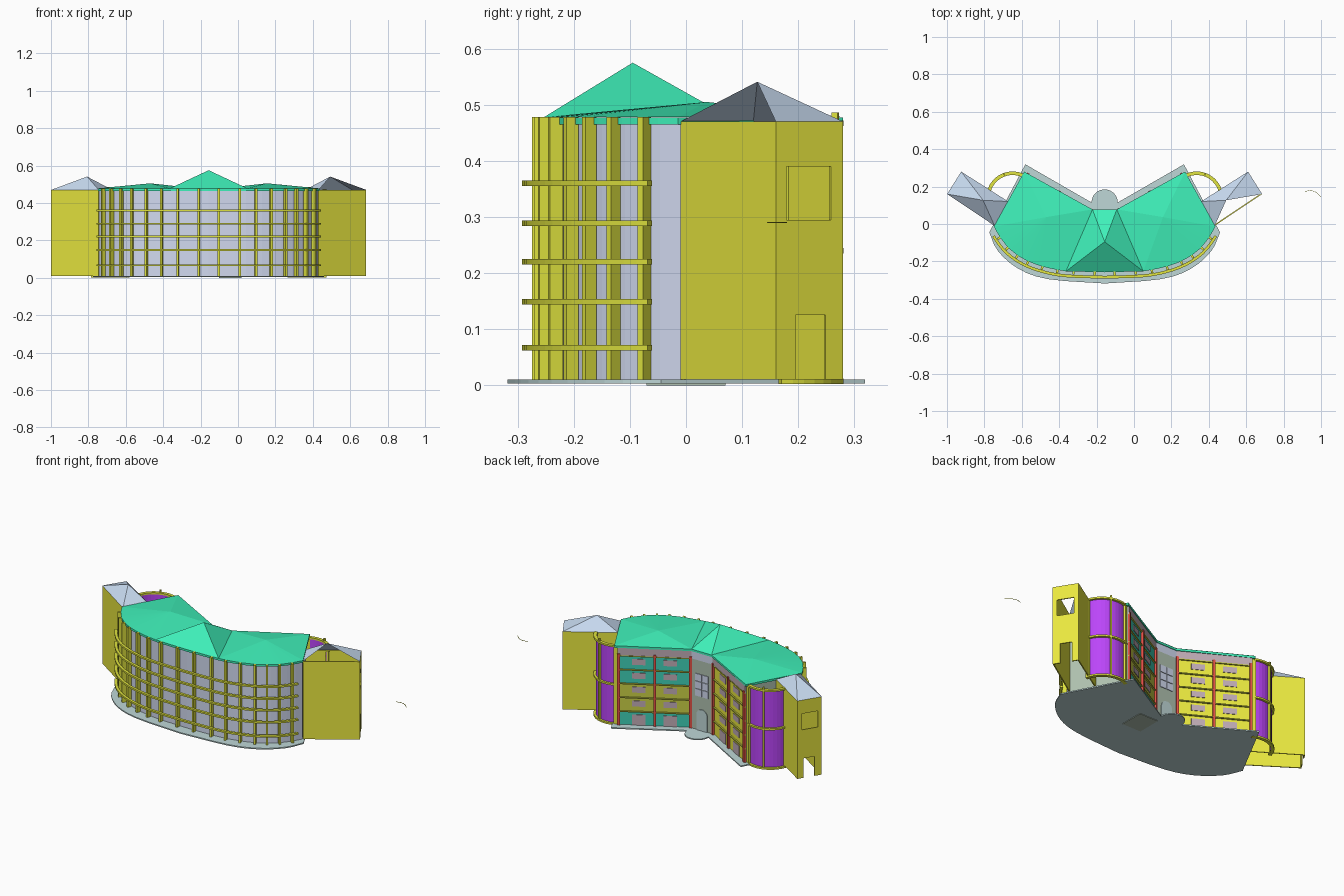
import bpy, bmesh, math
from mathutils import Vector

if "Cube" in bpy.data.objects:
    bpy.data.objects.remove(bpy.data.objects["Cube"])

CX = -0.157          # symmetry axis of the building
COL = dict(glass=(.64, .70, .87), roof=(.05, .88, .49), gold=(.75, .78, .05), purple=(.5, .06, .95),
           slab=(.52, .68, .68), wing=(.82, .81, .05), wing_roof=(.58, .71, .88), red=(.75, .08, .06),
           mauve=(.52, .41, .46), teal=(.05, .62, .47), olive=(.58, .62, .06), stone=(.43, .53, .43))
MATS = {}
for k, c in COL.items():
    MATS[k] = bpy.data.materials.new(k)
    MATS[k].diffuse_color = (*c, 1)


def obj(name, mat, lofts=(), tris=()):
    """Each loft is a list of equal rings joined by quads and capped; tris are loose faces."""
    bm = bmesh.new()
    for rings in lofts:
        vs = [[bm.verts.new((x + CX, y, z)) for x, y, z in r] for r in rings]
        n = len(vs[0])
        for a, b in zip(vs, vs[1:]):
            for i in range(n):
                j = (i + 1) % n
                bm.faces.new((a[i], a[j], b[j], b[i]))
        bm.faces.new(vs[0][::-1])
        bm.faces.new(vs[-1])
    bmesh.ops.recalc_face_normals(bm, faces=bm.faces[:])
    for t in tris:
        f = bm.faces.new([bm.verts.new((x + CX, y, z)) for x, y, z in t])
        f.normal_update()
        if f.normal.z < 0:
            f.normal_flip()
    me = bpy.data.meshes.new(name)
    bm.to_mesh(me)
    bm.free()
    me.materials.append(MATS[mat])
    o = bpy.data.objects.new(name, me)
    bpy.context.collection.objects.link(o)
    return o


def prism(pts, z0, z1):
    return [[(x, y, z) for x, y in pts] for z in (z0, z1)]


def wall(p, q, a, b, z0, z1, d0, d1, s=1):
    """Box along line p-q between fractions a and b, depth d along the left normal, mirrored by s."""
    p, q = Vector(p), Vector(q)
    t = (q - p).normalized()
    n = Vector((-t.y, t.x))
    A, B = p.lerp(q, a), p.lerp(q, b)
    ring = [A + n * d0, B + n * d0, B + n * d1, A + n * d1]
    return prism([(s * v.x, v.y) for v in ring], z0, z1)


def offset(path, d):
    out = []
    for i, p in enumerate(path):
        t = (Vector(path[min(i + 1, len(path) - 1)]) - Vector(path[max(i - 1, 0)])).normalized()
        out.append((p[0] + t.y * d, p[1] - t.x * d))
    return out


def strip(path, d0, d1, z0, z1, s=1):
    return [[(s * a[0], a[1], z0), (s * b[0], b[1], z0), (s * b[0], b[1], z1), (s * a[0], a[1], z1)]
            for a, b in zip(offset(path, d0), offset(path, d1))]


def smooth(pts, n=3):
    v = [Vector(p) for p in pts]
    v = [2 * v[0] - v[1]] + v + [2 * v[-1] - v[-2]]
    out = []
    for i in range(1, len(v) - 2):
        a, b, c, d = v[i - 1:i + 3]
        for k in range(n):
            t = k / n
            out.append(tuple(.5 * (2 * b + (c - a) * t + (2 * a - 5 * b + 4 * c - d) * t * t
                                   + (3 * b - a - 3 * c + d) * t ** 3)))
    return out + [tuple(v[-2])]


def mirrored(half):
    return [(-x, y) for x, y in half[:0:-1]] + list(half)


# Curved front facade
front = mirrored(smooth([(0, -.25), (.2, -.243), (.32, -.222), (.42, -.185), (.5, -.13), (.553, -.065), (.585, -.01)]))
obj("front_glass", "glass", [strip(front, -.008, 0, .01, .468)])
rail_path = [p for p in front if p[1] < -.04]
obj("front_rails", "gold", [strip(rail_path, .027, .042, z - .005, z + .005) for z in (.067, .149, .22, .289, .36)])

posts = []
for u in (.053, .165, .25, .33, .405, .46, .51, .552):
    i = next(k for k in range(len(front) - 1) if front[k][0] <= u <= front[k + 1][0])
    for s in (1, -1):
        posts.append(wall(front[i], front[i + 1], .5, .5, 0, 0, 0, 0))
        a, b = Vector(front[i]), Vector(front[i + 1])
        f = (u - a.x) / (b.x - a.x)
        w = .006 / (b - a).length
        posts[-1] = wall(a, b, f - w, f + w, .01, .478, -.026, -.002, s)
obj("front_posts", "gold", posts)

# Base slab with rounded porch at the back
slab = smooth([(0, -.318), (.3, -.295), (.46, -.24), (.57, -.145), (.617, -.045)])
porch = [(.07 * math.cos(a), .115 + .07 * math.sin(a)) for a in [math.pi * k / 16 for k in range(17)]]
outline = mirrored(slab) + [(.424, .319)] + porch + [(-.424, .319)]
obj("base_slab", "slab", [prism(outline, .003, .01)])
obj("base_plate", "stone", [prism([(.055, -.07), (.175, -.07), (.175, .07), (.055, .07)], 0, .003)])

# Main roof: fascia, central pyramid and two side fans
eave = offset(front, .008)
back = [(.43, .28), (.065, .078), (-.065, .078), (-.43, .28)]
obj("roof_fascia", "roof", [prism(eave + back, .465, .477)])
E = .478
peak = (0, -.095, .575)
corners = [(-.207, -.253, E), (.207, -.253, E), (.065, .078, E), (-.065, .078, E)]
tris = [(corners[i], corners[(i + 1) % 4], peak) for i in range(4)]
tris.append([(x, y, E) for x, y in eave if abs(x) < .22])
for s in (1, -1):
    ring = [(.207, -.253)] + [p for p in eave if p[0] > .22] + back[:2]
    for a, b in zip(ring, ring[1:] + ring[:1]):
        tris.append([(s * a[0], a[1], E), (s * b[0], b[1], E), (s * .312, .037, .505)])
obj("main_roof", "roof", tris=tris)

# Rear walls with floors, windows, ledges and pillars
P, Q = (.07, .068), (.42, .265)
for s, side in ((1, "right"), (-1, "left")):
    bands = {"teal": [], "olive": [], "wing": []}
    wins, ledges = [], []
    for k in range(5):
        z = .01 + k * .082
        m = "wing" if s < 0 else ("olive" if k in (1, 2) else "teal")
        bands[m].append(wall(P, Q, 0, 1, z, z + .082, -.01, 0, s))
        ledges.append(wall(P, Q, 0, 1, z + .077, z + .083, 0, .008, s))
        for a in (.2, .62):
            lo = 0 if k == 0 else .028
            wins.append(wall(P, Q, a, a + .18, z + lo, z + .062, 0, .003, s))
    for m, solids in bands.items():
        if solids:
            obj(f"rear_wall_{side}_{m}", m, solids)
    obj(f"rear_windows_{side}", "mauve", wins + [wall(P, Q, 0, 1, .42, .466, -.01, .006, s)])
    obj(f"rear_ledges_{side}", "olive", ledges)
    obj(f"rear_pillars_{side}", "red", [wall(P, Q, a, a + .035, .01, .43, 0, .012, s) for a in (0, .48, .965)])
    obj(f"side_wall_{side}", "stone", [wall(Q, (.585, -.01), 0, 1, .01, .466, -.008, 0, s)])

# Central rear bay with arched door and window
obj("centre_wall", "stone", [prism([(-.075, .064), (.075, .064), (.075, .074), (-.075, .074)], .01, .42)])
obj("centre_top_glass", "glass", [prism([(-.075, .064), (.075, .064), (.075, .074), (-.075, .074)], .42, .466)])
arch = [(.035 * math.cos(math.pi * k / 12), .1 + .035 * math.sin(math.pi * k / 12)) for k in range(13)]
arch = [(.035, .01)] + arch + [(-.035, .01)]
obj("arched_door", "slab", [[[(x, y, z) for x, z in arch] for y in (.074, .078)]])
panes = [(x, z) for x in (-.042, .002) for z in (.21, .255, .30)]
obj("centre_window", "glass", [prism([(x, .074), (x + .04, .074), (x + .04, .078), (x, .078)], z, z + .041) for x, z in panes])

# End wings with pierced end walls, hipped roofs and curved stair towers
A, B, C, D = (.842, .16), (.767, .28), (.515, .12), (.588, -.01)
holes = [(0, .16, .01, .47), (.82, 1, .01, .47), (.16, .82, .125, .295), (.16, .82, .39, .47),
         (.16, .29, .01, .125), (.74, .82, .01, .125)]
arc = [(.492 + .128 * math.cos(a), .14 + .128 * math.sin(a)) for a in [math.radians(12 + 9 * k) for k in range(13)]]
for s, side in ((1, "right"), (-1, "left")):
    solids = [wall(A, B, a, b, z0, z1, 0, .006, s) for a, b, z0, z1 in holes]
    solids += [wall(D, A, 0, 1, .01, .47, 0, .006, s), wall(B, C, 0, 1, .01, .47, 0, .006, s)]
    obj(f"wing_walls_{side}", "wing", solids)
    cs = [(s * x, y, .47) for x, y in (A, B, C, D)]
    top = (s * .65, .127, .541)
    # the right roof is open on its front slope
    faces = [(cs[i], cs[(i + 1) % 4], top) for i in range(3 if s > 0 else 4)]
    obj(f"wing_roof_{side}", "wing_roof", tris=faces)
    obj(f"tower_glass_{side}", "purple", [strip(arc, -.004, 0, .01, .466, s)])
    rails = [strip(arc, -.006, .013, z, z + .01, s) for z in (.002, .235, .462)]
    rails += [strip(arc[i:i + 2], -.004, .012, .01, .484 if i == 6 else .472, s) for i in (0, 11)]
    rails += [wall(arc[6], arc[7], .3, .7, .01, .486, -.012, 0, s)]
    obj(f"tower_rails_{side}", "gold", rails)

# Detached thin rail arc beside the building
obj("stray_rail", "gold", [strip([(x - CX, y) for x, y in smooth([(.914, .172), (.94, .179), (.972, .17), (.999, .145)])],
                                 -.001, .001, .289, .291)])

for m in bpy.data.materials:
    if m.users and not m.is_grease_pencil:
        m.use_nodes = True
        m.node_tree.nodes["Principled BSDF"].inputs["Base Color"].default_value = m.diffuse_color
